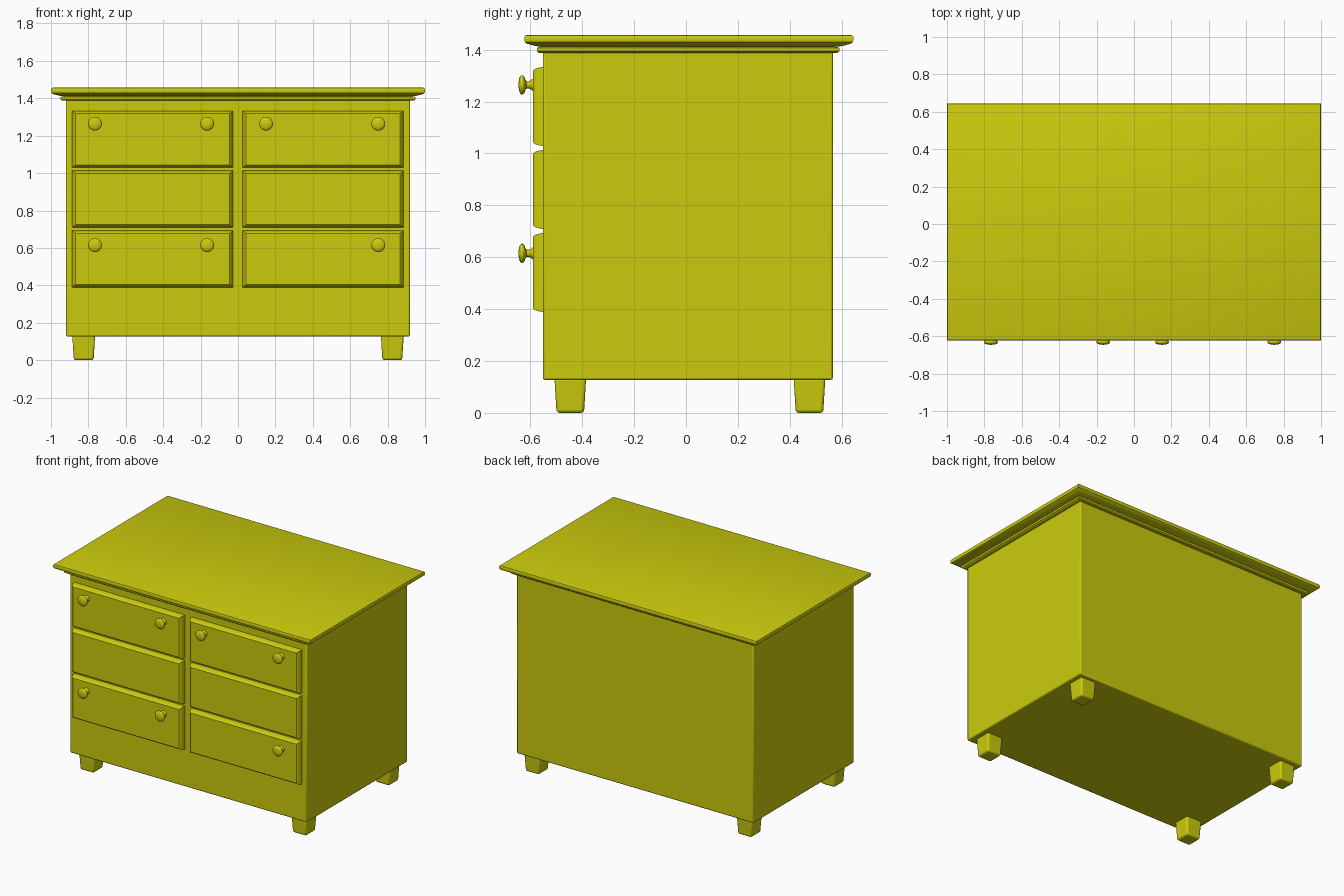
import bpy, bmesh, math

if "Cube" in bpy.data.objects:
    bpy.data.objects.remove(bpy.data.objects["Cube"])

mat = bpy.data.materials.new("yellow_paint")
mat.diffuse_color = (0.6, 0.6, 0.004, 1)
mat.use_nodes = True
mat.node_tree.nodes["Principled BSDF"].inputs["Base Color"].default_value = mat.diffuse_color


def finish(name, bm, bevel=0, segments=2, angle=30):
    bmesh.ops.recalc_face_normals(bm, faces=bm.faces)
    me = bpy.data.meshes.new(name)
    bm.to_mesh(me)
    bm.free()
    ob = bpy.data.objects.new(name, me)
    bpy.context.collection.objects.link(ob)
    me.materials.append(mat)
    if bevel:
        mod = ob.modifiers.new("bevel", 'BEVEL')
        mod.width, mod.segments = bevel, segments
        mod.limit_method = 'ANGLE'
        mod.angle_limit = math.radians(40)
    bpy.ops.object.select_all(action='DESELECT')
    ob.select_set(True)
    bpy.context.view_layer.objects.active = ob
    bpy.ops.object.shade_smooth_by_angle(angle=math.radians(angle))
    return ob


def loft(name, rings, place, **kw):
    """Stack rectangles (half_a, half_b, height) into a closed solid."""
    bm = bmesh.new()
    loops = [[bm.verts.new(place(sx * a, sy * b, h))
              for sx, sy in ((-1, -1), (1, -1), (1, 1), (-1, 1))] for a, b, h in rings]
    for lo, hi in zip(loops, loops[1:]):
        for i in range(4):
            j = (i + 1) % 4
            bm.faces.new((lo[i], lo[j], hi[j], hi[i]))
    bm.faces.new(loops[0])
    bm.faces.new(loops[-1])
    return finish(name, bm, **kw)


def upright(cx, cy):
    return lambda a, b, h: (cx + a, cy + b, h)


def facing_front(cx, cz):
    return lambda a, b, h: (cx + a, h, cz + b)


# Carcass
loft("body", [(0.92, 0.559, 0.127), (0.92, 0.559, 1.40)], upright(0, 0.007), bevel=0.008)

# Moulding under the top, then the top slab with its sloped underside
loft("top_moulding",
     [(0.94, 0.576, 1.388), (0.95, 0.583, 1.394), (0.95, 0.583, 1.407), (0.93, 0.566, 1.412), (0.93, 0.566, 1.425)],
     upright(0, 0.008))
loft("table_top",
     [(0.945, 0.579, 1.412), (0.965, 0.6, 1.416), (0.99, 0.624, 1.423), (0.998, 0.632, 1.429),
      (1.0, 0.634, 1.437), (1.0, 0.634, 1.447), (0.997, 0.631, 1.454), (0.99, 0.624, 1.457)],
     upright(0, 0.011))

# Feet, tapering downwards
for side, sx in (("left", -1), ("right", 1)):
    for end, cy in (("front", -0.446), ("back", 0.476)):
        loft(f"{end}_{side}_foot", [(0.053, 0.053, 0), (0.061, 0.061, 0.135)],
             upright(sx * 0.825, cy), bevel=0.012, segments=3)

# Drawer fronts with rounded, sloping rims
for side, cx in (("left", -0.457), ("right", 0.455)):
    for row, cz in (("top", 1.181), ("middle", 0.861), ("bottom", 0.541)):
        loft(f"{row}_{side}_drawer",
             [(0.43, 0.152, -0.54), (0.43, 0.152, -0.555), (0.425, 0.148, -0.574),
              (0.42, 0.144, -0.584), (0.412, 0.137, -0.59)], facing_front(cx, cz))

# Turned knobs: (radius, y)
profile = [(0.024, -0.585), (0.023, -0.592), (0.018, -0.597), (0.014, -0.605), (0.014, -0.615), (0.022, -0.620),
           (0.032, -0.623), (0.037, -0.629), (0.037, -0.634), (0.032, -0.640), (0.02, -0.644), (0, -0.646)]
knobs = [(x, 1.264) for x in (-0.765, -0.165, 0.15, 0.75)] + [(x, 0.615) for x in (-0.765, -0.165, 0.75)]
for n, (kx, kz) in enumerate(knobs, 1):
    bm = bmesh.new()
    pts = [bm.verts.new((kx + r, y, kz)) for r, y in profile]
    edges = [bm.edges.new(e) for e in zip(pts, pts[1:])]
    bmesh.ops.spin(bm, geom=pts + edges, cent=(kx, 0, kz), axis=(0, 1, 0),
                   angle=2 * math.pi, steps=24)
    bmesh.ops.remove_doubles(bm, verts=bm.verts, dist=0.0002)
    finish(f"knob_{n}", bm, angle=50)
